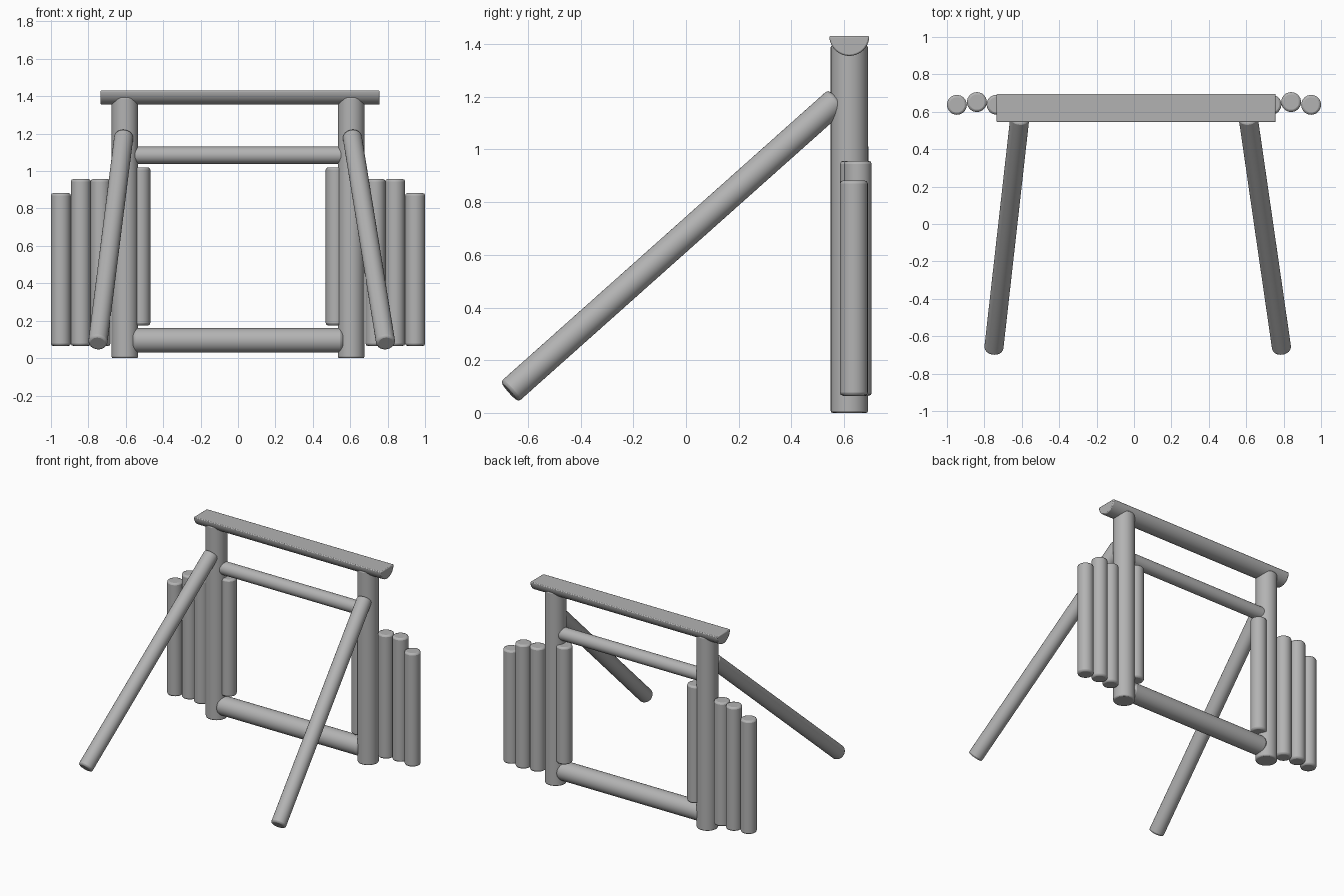
import bpy
import bmesh
import math
from mathutils import Vector

cube = bpy.data.objects.get("Cube")
if cube:
    bpy.data.objects.remove(cube, do_unlink=True)

# Single grey for all the timber
grey = bpy.data.materials.new("timber_grey")
grey.use_nodes = True
colour = (0.45, 0.45, 0.45, 1)
grey.diffuse_color = colour
grey.node_tree.nodes["Principled BSDF"].inputs["Base Color"].default_value = colour


def finish(obj, bevel):
    """Worn, slightly rounded cut ends with smooth sides."""
    obj.data.materials.append(grey)
    mod = obj.modifiers.new("worn_ends", 'BEVEL')
    mod.width = bevel
    mod.segments = 2
    mod.limit_method = 'ANGLE'
    mod.angle_limit = math.radians(50)
    bpy.ops.object.select_all(action='DESELECT')
    obj.select_set(True)
    bpy.context.view_layer.objects.active = obj
    bpy.ops.object.shade_smooth_by_angle(angle=math.radians(40))


def log(name, start, end, radius, bevel=0.012):
    """Round log running between two points."""
    start, end = Vector(start), Vector(end)
    axis = end - start
    bpy.ops.mesh.primitive_cylinder_add(
        vertices=32, radius=radius, depth=axis.length, location=(start + end) / 2,
        rotation=axis.to_track_quat('Z', 'Y').to_euler())
    obj = bpy.context.object
    obj.name = name
    finish(obj, bevel)


def half_log(name, x0, x1, y, top, radius):
    """Split log with its flat face up."""
    bm = bmesh.new()
    steps = 20
    ring = [bm.verts.new((x0, y + radius * math.cos(a), top - radius * math.sin(a)))
            for a in (math.pi * i / steps for i in range(steps + 1))]
    face = bm.faces.new(ring)
    out = bmesh.ops.extrude_face_region(bm, geom=[face])
    moved = [v for v in out["geom"] if isinstance(v, bmesh.types.BMVert)]
    bmesh.ops.translate(bm, vec=(x1 - x0, 0, 0), verts=moved)
    bmesh.ops.recalc_face_normals(bm, faces=bm.faces)
    mesh = bpy.data.meshes.new(name)
    bm.to_mesh(mesh)
    bm.free()
    obj = bpy.data.objects.new(name, mesh)
    bpy.context.collection.objects.link(obj)
    finish(obj, 0.006)


# Frame: cap beam and two rails
half_log("cap_beam", -0.735, 0.757, 0.62, 1.431, 0.076)
log("upper_rail", (-0.575, 0.62, 1.085), (0.58, 0.62, 1.085), 0.046)
log("lower_rail", (-0.565, 0.615, 0.095), (0.565, 0.615, 0.095), 0.066, 0.02)

# Pickets beside each post: distance from centre, depth, bottom, top
pickets = [
    ("inner", 0.522, 0.64, 0.175, 1.02),
    ("near", 0.735, 0.638, 0.065, 0.957),
    ("middle", 0.84, 0.652, 0.065, 0.957),
    ("outer", 0.947, 0.637, 0.065, 0.882),
]

for side, s, foot in (("left", 1, 0.79), ("right", -1, 0.75)):
    log(side + "_post", (s * 0.605, 0.62, 0), (s * 0.605, 0.62, 1.395), 0.071, 0.008)
    log(side + "_brace", (s * foot, -0.67, 0.08), (s * 0.61, 0.573, 1.188), 0.051)
    for label, x, y, low, high in pickets:
        log(f"{side}_{label}_picket", (s * x, y, low), (s * x, y, high), 0.053)
